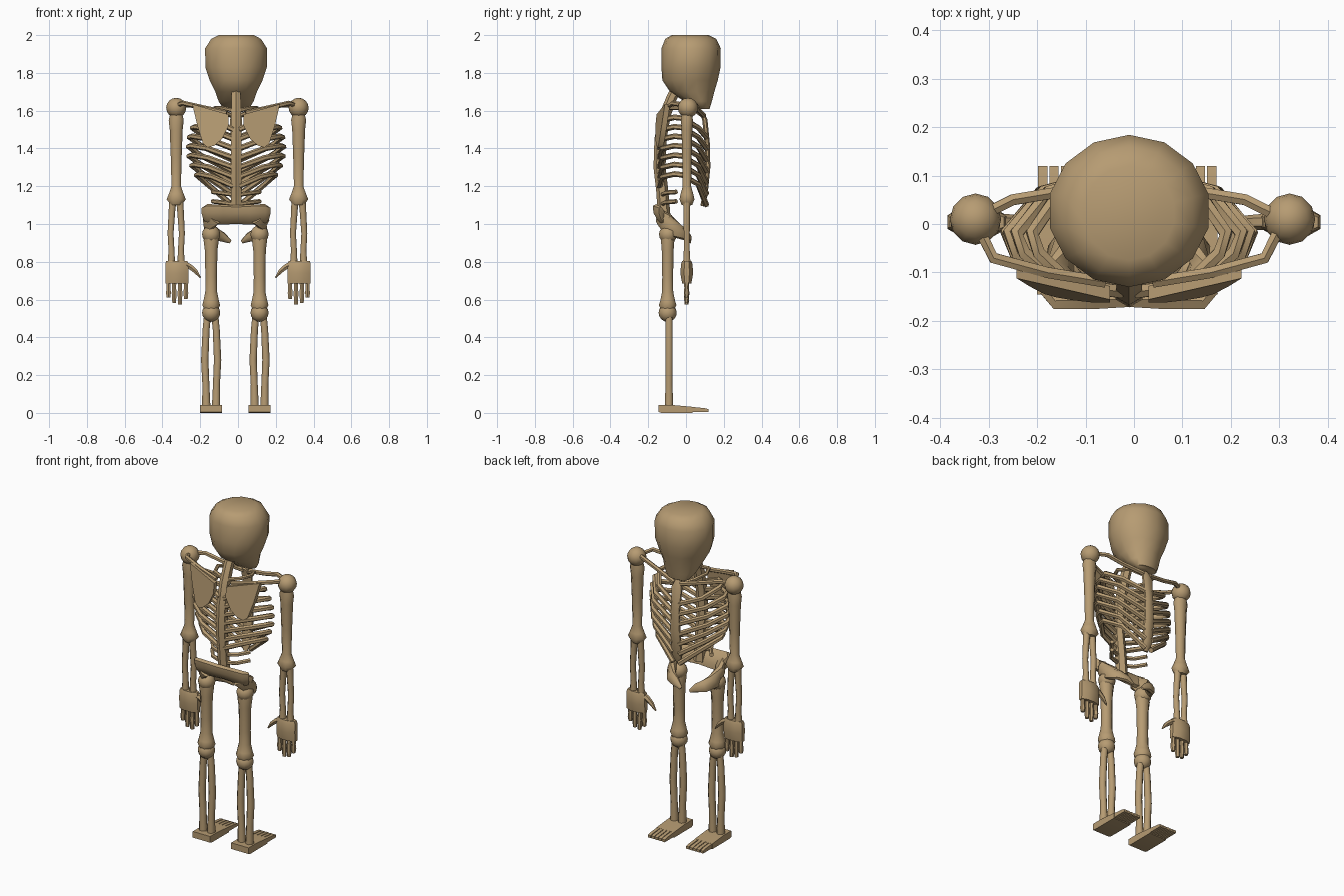
import bpy, bmesh, math
from mathutils import Vector

bone = bpy.data.materials.new("tan bone")
bone.diffuse_color = (0.47, 0.33, 0.17, 1)

TORSO, ARM, LEG = -0.01, -0.003, -0.014   # mirror centres of each group


def finish(name, bm, angle=50):
    bmesh.ops.recalc_face_normals(bm, faces=bm.faces)
    me = bpy.data.meshes.new(name)
    bm.to_mesh(me)
    bm.free()
    me.materials.append(bone)
    me.shade_smooth()
    me.set_sharp_from_angle(angle=math.radians(angle))
    ob = bpy.data.objects.new(name, me)
    bpy.context.collection.objects.link(ob)
    return ob


def loft(name, rings, angle=50):
    """Skin a list of equal-sized point rings and cap both ends."""
    bm = bmesh.new()
    vs = [[bm.verts.new(p) for p in r] for r in rings]
    n = len(vs[0])
    for a, b in zip(vs, vs[1:]):
        for i in range(n):
            j = (i + 1) % n
            bm.faces.new((a[i], a[j], b[j], b[i]))
    bm.faces.new(vs[0][::-1])
    bm.faces.new(vs[-1])
    return finish(name, bm, angle)


def tube(name, pts, radii, up=(0, 1, 0), n=8, angle=50):
    """Sweep an ellipse along points; radius may be (side, up) pairs."""
    pts = [Vector(p) for p in pts]
    if not isinstance(radii, list):
        radii = [radii] * len(pts)
    rings = []
    for k, p in enumerate(pts):
        t = (pts[min(k + 1, len(pts) - 1)] - pts[max(k - 1, 0)]).normalized()
        u = Vector(up)
        u = (u - t * u.dot(t)).normalized()
        s = t.cross(u)
        a, b = radii[k] if isinstance(radii[k], tuple) else (radii[k], radii[k])
        ang = [math.tau * (i + 0.5) / n for i in range(n)]
        rings.append([p + s * a * math.cos(w) + u * b * math.sin(w) for w in ang])
    return loft(name, rings, angle)


def pair(name, cx, pts, radii, **kw):
    for side, s in (("left", -1), ("right", 1)):
        tube(f"{name}_{side}", [(cx + s * x, y, z) for x, y, z in pts], radii, **kw)


def ball_pair(name, cx, x, y, z, r):
    for side, s in (("left", -1), ("right", 1)):
        bm = bmesh.new()
        bmesh.ops.create_uvsphere(bm, u_segments=12, v_segments=8, radius=r)
        bmesh.ops.translate(bm, verts=bm.verts, vec=(cx + s * x, y, z))
        finish(f"{name}_{side}", bm)


# skull: z, half width, back y, face y
skull = [(2.0, .095, -.075, .12), (1.98, .135, -.11, .16), (1.93, .168, -.13, .184),
         (1.83, .167, -.13, .183), (1.76, .143, -.125, .168), (1.70, .113, -.085, .15),
         (1.65, .095, -.01, .137), (1.61, .07, .045, .125)]
loft("skull", [[(TORSO + w * math.sin(math.tau * i / 14),
                 (b + f) / 2 + (f - b) / 2 * math.cos(math.tau * i / 14), z)
                for i in range(14)] for z, w, b, f in skull], 60)

# spine, neck and breastbone
tube("spine", [(TORSO, y, z) for y, z in ((-.03, 1.75), (-.075, 1.67), (-.11, 1.58), (-.135, 1.45),
     (-.14, 1.3), (-.125, 1.17), (-.115, 1.03))], [.027, .028, .03, .032, .032, .032, .034], n=6)
tube("breastbone", [(TORSO, y, z) for y, z in ((.085, 1.59), (.1, 1.55), (.113, 1.42), (.115, 1.3),
     (.1, 1.15), (.085, 1.095))], [(.02, .012), (.035, .015), (.028, .015), (.032, .015),
     (.035, .015), (.015, .01)])

# ribs: half width shrinks toward top and bottom, fronts drop to the breastbone
for i, w in enumerate((.20, .232, .248, .253, .25, .235, .21)):
    zs = 1.56 - .05 * i
    pair(f"rib_{i + 1}", TORSO, [(.015, -.14, zs - .06), (w * .6, -.125, zs - .01), (w * .93, -.06, zs + .005),
         (w, -.02, zs), (w * .72, .065, zs - .05), (.02, .108, zs - .1 - .01 * i)],
         .015, up=(0, 0, 1), n=6)
pair("top_rib", TORSO, [(.01, -.11, 1.6), (.08, -.09, 1.615), (.11, -.02, 1.615), (.08, .05, 1.6),
     (.015, .09, 1.57)], .011, up=(0, 0, 1), n=6)
for i, z in enumerate((1.165, 1.115)):
    pair(f"floating_rib_{i + 1}", TORSO, [(.01, -.125, z - .01), (.08, -.11, z), (.125, -.05, z + .005)],
         .012, up=(0, 0, 1), n=6)

# collarbones and shoulder blade spines
pair("collarbone", TORSO, [(.31, .015, 1.63), (.24, .05, 1.63), (.15, .065, 1.605), (.02, .095, 1.575)],
     .013, up=(0, 0, 1), n=6)
pair("shoulder_blade_spine", TORSO, [(.31, -.01, 1.63), (.28, -.07, 1.64), (.17, -.1, 1.615),
     (.05, -.12, 1.59)], .013, up=(0, 0, 1), n=6)

# shoulder blades: outline in x, z; the plate leans back toward spine and bottom
blade = [(.232, 1.635), (.04, 1.58), (.04, 1.52), (.075, 1.45), (.115, 1.415), (.15, 1.405),
         (.175, 1.425), (.205, 1.52)]
for side, s in (("left", -1), ("right", 1)):
    back = lambda x, z: -.15 + .2 * (x - .04) + .1 * (z - 1.5)
    loft(f"shoulder_blade_{side}", [[(TORSO + s * x, back(x, z) + d, z) for x, z in blade]
                                    for d in (-.014, .014)])

# pelvis: tilted band at the back, curling forward into two horns
tube("pelvis_back", [(TORSO + x, y, 1.05) for x, y in ((-.168, -.125), (-.15, -.14), (-.07, -.14),
     (0, -.138), (.07, -.14), (.15, -.14), (.168, -.125))],
     [(.02, .045), (.026, .062), (.026, .06), (.026, .055), (.026, .06), (.026, .062), (.02, .045)],
     up=(0, -.55, 1))
pair("pelvis_horn", TORSO, [(.12, -.14, 1.04), (.145, -.105, 1.01), (.14, -.05, .965), (.11, -.005, .945),
     (.07, .012, .93), (.03, .02, .905)],
     [(.025, .05), (.028, .05), (.026, .042), (.022, .036), (.018, .026), (.006, .01)], up=(0, -.5, 1))

# arms
ball_pair("shoulder_joint", ARM, .324, .01, 1.615, .053)
pair("upper_arm", ARM, [(.324, .005, z) for z in (1.6, 1.55, 1.5, 1.35, 1.2, 1.16, 1.13, 1.1)],
     [(.03, .028), (.043, .034), (.037, .031), (.031, .027), (.027, .024), (.042, .036),
      (.055, .043), (.03, .03)])
for nm, s in (("inner", -1), ("outer", 1)):
    pair(f"forearm_{nm}", ARM, [(.324 + s * x, .004, z) for x, z in ((.018, 1.13), (.022, 1.08),
         (.03, .95), (.025, .86), (.026, .78))], [.022, .019, .017, .017, .022])

# hands with four fingers and a pointed thumb
pair("palm", 0, [(.324, .004, z) for z in (.805, .79, .74, .685)],
     [(.06, .026), (.066, .032), (.066, .037), (.066, .026)], n=8)
for i, (x, z) in enumerate(((.276, .602), (.307, .575), (.338, .582), (.368, .612))):
    pair(f"finger_{i + 1}", 0, [(x, .003, .71), (x, .003, .66), (x, .003, .635), (x, .003, z)],
         [.014, .012, .015, .011], n=6)
pair("thumb", 0, [(.29, .004, .79), (.255, .004, .775), (.225, .004, .75), (.198, .004, .715)],
     [.018, .016, .013, .004], n=6)

# legs
ball_pair("hip_joint", LEG, .128, -.095, .945, .048)
pair("thigh", LEG, [(.128, -.097, z) for z in (.95, .91, .86, .72, .64, .595, .57, .54)],
     [(.04, .036), (.043, .038), (.036, .034), (.033, .031), (.034, .032), (.044, .042),
      (.051, .05), (.035, .035)])
ball_pair("knee_joint", LEG, .128, -.097, .53, .048)
for nm, s in (("inner", -1), ("outer", 1)):
    pair(f"shin_{nm}", LEG, [(.128 + s * x, -.09, z) for x, z in ((.02, .51), (.027, .44), (.034, .28),
         (.028, .15), (.026, .03))], [.02, .02, .021, .02, .024])

# feet: wedge body and five separate toes
heel = [(-.145, .005), (-.145, .042), (-.075, .042), (.035, .032), (.035, 0), (-.13, 0)]
for side, s in (("left", -1), ("right", 1)):
    loft(f"foot_{side}", [[(LEG + s * x, y, z) for y, z in heel] for x in (.07, .186)], 30)
    for i in range(5):
        x = .071 + .0235 * i
        toe = [(.03, .005), (.03, .032), (.1, .025), (.12, .02), (.12, .005)]
        loft(f"toe_{side}_{i + 1}", [[(LEG + s * xx, y, z) for y, z in toe]
                                     for xx in (x, x + .019)], 30)
